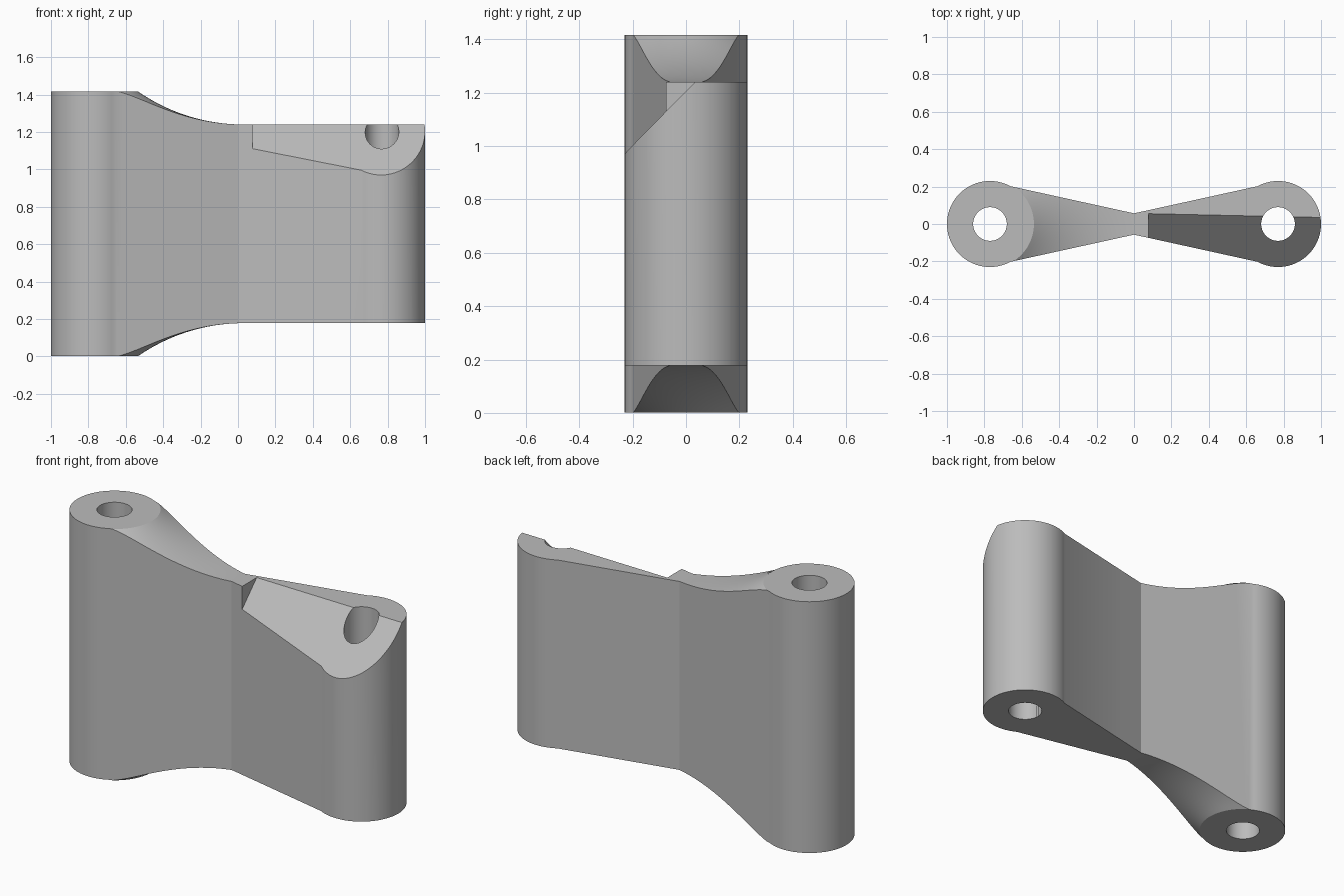
import bpy, bmesh
from math import sin, cos, pi, radians, sqrt

cube = bpy.data.objects.get("Cube")
if cube:
    bpy.data.objects.remove(cube, do_unlink=True)

AXIS = 0.77        # boss centre distance from the waist
BOSS = 0.23        # boss radius
WAIST = 0.057      # half thickness at the waist
HEIGHT = 1.417     # tall boss
LOW, HIGH = 0.178, 1.24   # thinner half

grey = bpy.data.materials.new("plain grey")
grey.use_nodes = True
colour = (0.5, 0.5, 0.5, 1)
grey.diffuse_color = colour
grey.node_tree.nodes["Principled BSDF"].inputs["Base Color"].default_value = colour


def finish(name, bm):
    bmesh.ops.recalc_face_normals(bm, faces=bm.faces)
    mesh = bpy.data.meshes.new(name)
    bm.to_mesh(mesh)
    bm.free()
    mesh.materials.append(grey)
    obj = bpy.data.objects.new(name, mesh)
    bpy.context.collection.objects.link(obj)
    return obj


def prism(name, points, offset):
    """Extrude a closed outline along an offset vector."""
    bm = bmesh.new()
    face = bm.faces.new([bm.verts.new(p) for p in points])
    out = bmesh.ops.extrude_face_region(bm, geom=[face])
    verts = [v for v in out["geom"] if isinstance(v, bmesh.types.BMVert)]
    bmesh.ops.translate(bm, vec=offset, verts=verts)
    return finish(name, bm)


def lathe(name, profile, x, steps=128):
    """Revolve a radius/height profile about a vertical axis at x."""
    bm = bmesh.new()
    rings = []
    for r, z in profile:
        rings.append([bm.verts.new((x + r * cos(2 * pi * i / steps),
                                    r * sin(2 * pi * i / steps), z))
                      for i in range(steps)])
    for a, b in zip(rings, rings[1:]):
        for i in range(steps):
            j = (i + 1) % steps
            bm.faces.new((a[i], a[j], b[j], b[i]))
    bm.faces.new(rings[0])
    bm.faces.new(rings[-1])
    return finish(name, bm)


def combine(body, cutter, operation):
    cutter.hide_render = True
    mod = body.modifiers.new("cut", "BOOLEAN")
    mod.operation = operation
    mod.solver = "EXACT"
    mod.object = cutter
    bpy.context.view_layer.objects.active = body
    bpy.ops.object.modifier_apply(modifier=mod.name)
    bpy.data.objects.remove(cutter, do_unlink=True)


# Bow-tie outline: two round bosses joined by webs tapering to the waist
half_arc = radians(118.6)
arc = [-half_arc + 2 * half_arc * i / 56 for i in range(57)]
outline = [(0, -WAIST, -0.1)]
outline += [(AXIS + BOSS * cos(a), BOSS * sin(a), -0.1) for a in arc]
outline += [(0, WAIST, -0.1)]
outline += [(-AXIS - BOSS * cos(a), -BOSS * sin(a), -0.1) for a in arc]
body = prism("hinge_link", outline, (0, 0, HEIGHT + 0.2))

# Height envelope: tall boss sweeping down in a concave curve to the thin half
start, end = 0.235, 0.80
run, drop = end - start, HEIGHT - HIGH
radius = (run ** 2 + drop ** 2) / (2 * drop)
sweep = []
for i in range(25):
    r = start + run * i / 24
    sweep.append((r, radius - sqrt(radius ** 2 - (end - r) ** 2)))
profile = [(r, LOW - h) for r, h in sweep] + [(2, LOW), (2, HIGH)]
profile += [(r, HIGH + h) for r, h in reversed(sweep)]
combine(body, lathe("height_envelope", profile, -AXIS), "INTERSECT")

# Pin holes through both bosses
for side in (-1, 1):
    hole = lathe("pin_hole", [(0.09, -0.3), (0.09, 1.8)], side * AXIS, 64)
    combine(body, hole, "DIFFERENCE")

# Sloping cut across the front top of the thin half
def slope(x, y):
    return y + 1.183 + 0.022 * x

bm = bmesh.new()
ends = []
for x in (0.078, 1.2):
    ends.append([bm.verts.new((x, y, z)) for y, z in
                 ((-0.5, slope(x, -0.5)), (0.5, slope(x, 0.5)), (-0.5, slope(x, 0.5)))])
a, b = ends
bm.faces.new(a)
bm.faces.new(b)
for i in range(3):
    j = (i + 1) % 3
    bm.faces.new((a[i], a[j], b[j], b[i]))
combine(body, finish("slope_cutter", bm), "DIFFERENCE")

# Smooth curved walls, crisp rims
bpy.ops.object.select_all(action="DESELECT")
body.select_set(True)
bpy.context.view_layer.objects.active = body
bpy.ops.object.shade_smooth_by_angle(angle=radians(20))
